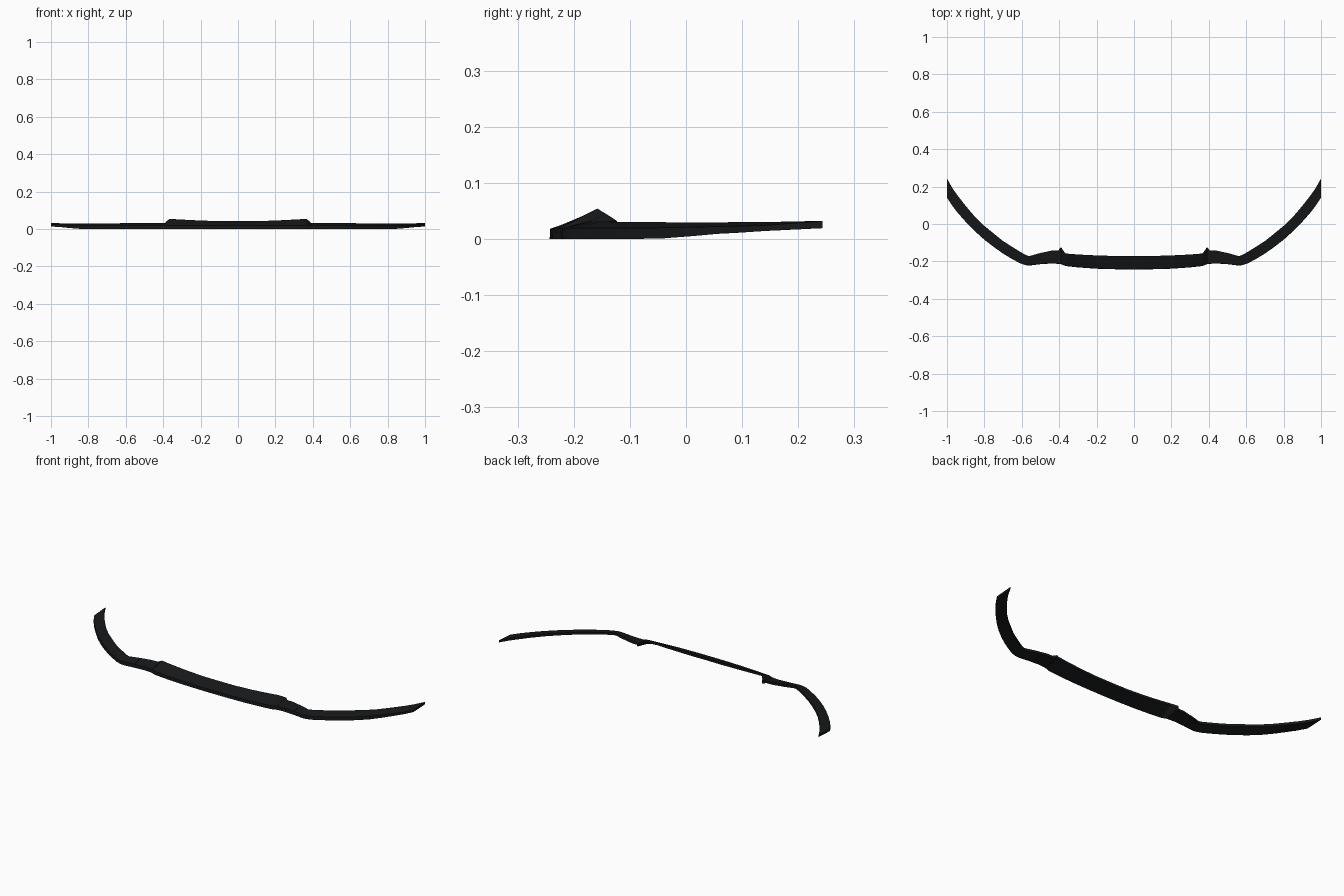
import bpy, bmesh

mat = bpy.data.materials.new("black_plastic")
mat.diffuse_color = (0.008, 0.009, 0.010, 1)

# stations: x, front y, front bottom z, front top z, rear y, rear top z
CENTRE = [
    (0.00, -.243, 0, .018, -.172, .042), (0.10, -.242, 0, .018, -.171, .042),
    (0.20, -.239, 0, .018, -.168, .045), (0.30, -.232, 0, .018, -.163, .050),
    (0.365, -.225, 0, .019, -.158, .054), (0.38, -.219, 0, .019, -.140, .043),
    (0.39, -.215, 0, .019, -.123, .032), (0.405, -.213, 0, .019, -.141, .031),
    (0.44, -.211, 0, .019, -.142, .031), (0.4992, -.215, 0, .019, -.155, .031),
]
WING = [
    (0.5008, -.215, 0, .019, -.155, .031), (0.54, -.220, 0, .019, -.166, .031),
    (0.56, -.222, 0, .019, -.172, .031), (0.58, -.220, 0, .019, -.165, .031),
    (0.61, -.210, 0, .019, -.148, .031), (0.65, -.188, 0, .019, -.123, .030),
    (0.70, -.158, 0, .019, -.091, .030), (0.75, -.123, 0, .019, -.051, .030),
    (0.80, -.084, 0, .019, -.010, .029), (0.85, -.039, .001, .020, .038, .029),
    (0.90, .012, .005, .021, .097, .030), (0.94, .057, .009, .022, .148, .030),
    (0.97, .095, .011, .023, .190, .031), (1.00, .140, .014, .024, .243, .032),
]


def loft(name, stations, thickness=.013):
    """Skin a thin wedge section along the stations."""
    bm = bmesh.new()
    rings = []
    for x, yf, zb, zt, yr, zr in stations:
        section = [(yf, zb), (yf + .001, zt), (yr, zr), (yr, zr - thickness)]
        rings.append([bm.verts.new((x, y, z)) for y, z in section])
    for a, b in zip(rings, rings[1:]):
        for i in range(4):
            j = (i + 1) % 4
            bm.faces.new((a[i], a[j], b[j], b[i]))
    bm.faces.new(rings[0])
    bm.faces.new(rings[-1][::-1])
    bmesh.ops.recalc_face_normals(bm, faces=bm.faces)
    me = bpy.data.meshes.new(name)
    bm.to_mesh(me)
    bm.free()
    me.materials.append(mat)
    ob = bpy.data.objects.new(name, me)
    bpy.context.collection.objects.link(ob)
    bpy.ops.object.select_all(action='DESELECT')
    ob.select_set(True)
    bpy.context.view_layer.objects.active = ob
    bpy.ops.object.shade_smooth_by_angle(angle=0.5)
    return ob


def mirrored(stations):
    return [(-s[0],) + s[1:] for s in stations]


# centre blade with the two raised tabs
loft("centre_lip", mirrored(CENTRE[:0:-1]) + CENTRE)

# swept corner pieces, split from the centre by a hairline seam
loft("right_corner_lip", WING)
loft("left_corner_lip", mirrored(WING))
